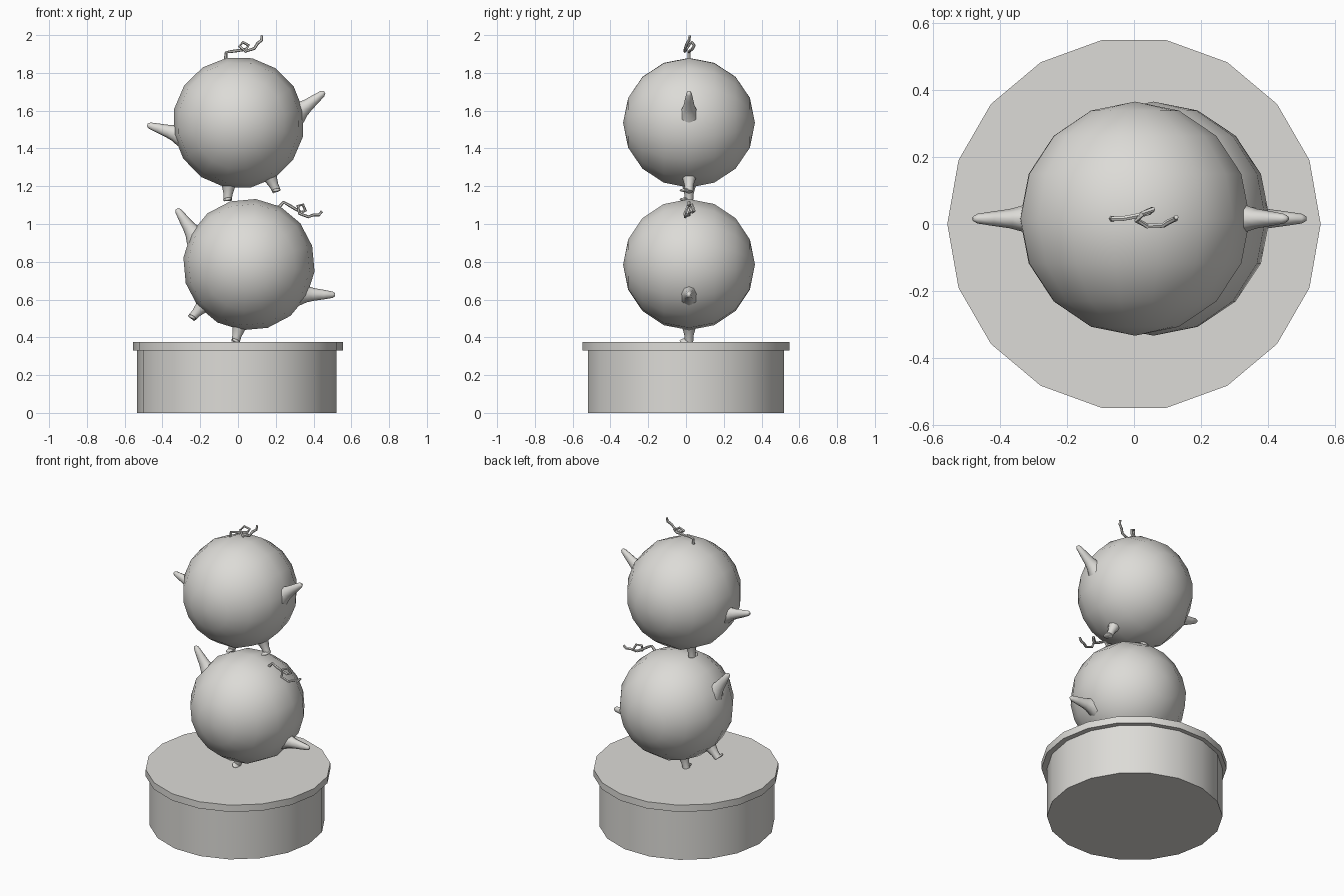
import bpy, bmesh, math
from mathutils import Vector, Matrix

if "Cube" in bpy.data.objects:
    bpy.data.objects.remove(bpy.data.objects["Cube"])

clay = bpy.data.materials.new("warm_light_grey")
clay.diffuse_color = (0.72, 0.71, 0.68, 1)
clay.use_nodes = True
clay.node_tree.nodes["Principled BSDF"].inputs["Base Color"].default_value = clay.diffuse_color


def finish(name, bm, matrix, angle):
    """Turn a bmesh into a smooth-shaded object."""
    bmesh.ops.recalc_face_normals(bm, faces=bm.faces)
    bm.transform(matrix)
    me = bpy.data.meshes.new(name)
    bm.to_mesh(me)
    bm.free()
    me.materials.append(clay)
    ob = bpy.data.objects.new(name, me)
    bpy.context.collection.objects.link(ob)
    bpy.ops.object.select_all(action='DESELECT')
    bpy.context.view_layer.objects.active = ob
    ob.select_set(True)
    bpy.ops.object.shade_smooth_by_angle(angle=math.radians(angle))
    return ob


def tube(name, path, radii, sides, matrix=Matrix(), angle=50, squash=1.0):
    """Loft rings along a path; radii are in-plane, squash scales them in y."""
    bm = bmesh.new()
    pts = [Vector(p) for p in path]
    rings = []
    for i, (p, r) in enumerate(zip(pts, radii)):
        t = (pts[min(i + 1, len(pts) - 1)] - pts[max(i - 1, 0)]).normalized()
        u = Vector((0, 1, 0))
        u = (u - t * u.dot(t)).normalized()
        v = t.cross(u)
        ring = []
        for k in range(sides):
            a = math.tau * k / sides + math.pi / 2
            ring.append(bm.verts.new(p + r * (u * math.cos(a) * squash + v * math.sin(a))))
        rings.append(ring)
    for a, b in zip(rings, rings[1:]):
        for k in range(sides):
            n = (k + 1) % sides
            bm.faces.new((a[k], a[n], b[n], b[k]))
    bm.faces.new(rings[0])
    bm.faces.new(rings[-1])
    return finish(name, bm, matrix, angle)


def ball(name, scale, matrix, u=16, v=8):
    bm = bmesh.new()
    bmesh.ops.create_uvsphere(bm, u_segments=u, v_segments=v, radius=1,
                              matrix=Matrix.Diagonal((*scale, 1)) @ Matrix.Rotation(math.pi / 2, 4, 'X'))
    return finish(name, bm, matrix, 80)


# Pedestal: drum and overhanging top plate
tube("pedestal_drum", [(-0.006, 0, 0), (-0.006, 0, 0.33)], [0.528] * 2, 18, angle=30)
tube("pedestal_top", [(0, 0, 0.33), (0, 0, 0.375)], [0.557] * 2, 18, angle=30)

# Curly tuft path, in the figure's upright frame
TUFT = [(-0.008, 0, 0.335), (0.003, 0, 0.378), (0.032, 0, 0.378), (0.075, 0.008, 0.376),
        (0.112, 0.018, 0.376), (0.127, 0.028, 0.393), (0.100, 0.015, 0.415), (0.079, -0.005, 0.397),
        (0.105, -0.022, 0.365), (0.155, -0.020, 0.372), (0.175, -0.010, 0.395),
        (0.199, 0, 0.407), (0.205, 0.005, 0.432)]


def figure(prefix, centre, tilt):
    m = Matrix.Translation(centre) @ Matrix.Rotation(math.radians(-tilt), 4, 'Y')
    ball(prefix + "_body", (0.349,) * 3, m)
    tube(prefix + "_tuft", TUFT, [0.010] + [0.008] * 11 + [0.007], 6, m)
    for side, s in (("left", -1), ("right", 1)):
        # Tapered arm with a flared root and rounded tip
        arm = [(0.310, -0.008), (0.345, 0.010), (0.375, 0.024), (0.425, 0.050), (0.465, 0.071), (0.477, 0.077)]
        tube(f"{prefix}_{side}_arm", [(s * x, 0, z) for x, z in arm],
             [0.062, 0.044, 0.034, 0.025, 0.017, 0.008], 8, m, 60, 0.85)
        # Short leg and small forward foot
        leg = [(0.108, -0.300), (0.117, -0.335), (0.124, -0.362), (0.133, -0.396)]
        tube(f"{prefix}_{side}_leg", [(s * x, 0, z) for x, z in leg],
             [0.042, 0.031, 0.024, 0.022], 8, m, 50)
        ball(f"{prefix}_{side}_foot", (0.024, 0.036, 0.010),
             m @ Matrix.Translation((s * 0.132, -0.014, -0.388)), 8, 6)


# Two identical figures stacked with different tilts
figure("lower_figure", (0.058, 0.016, 0.785), -28.5)
figure("upper_figure", (0.003, 0.016, 1.536), 10.5)
